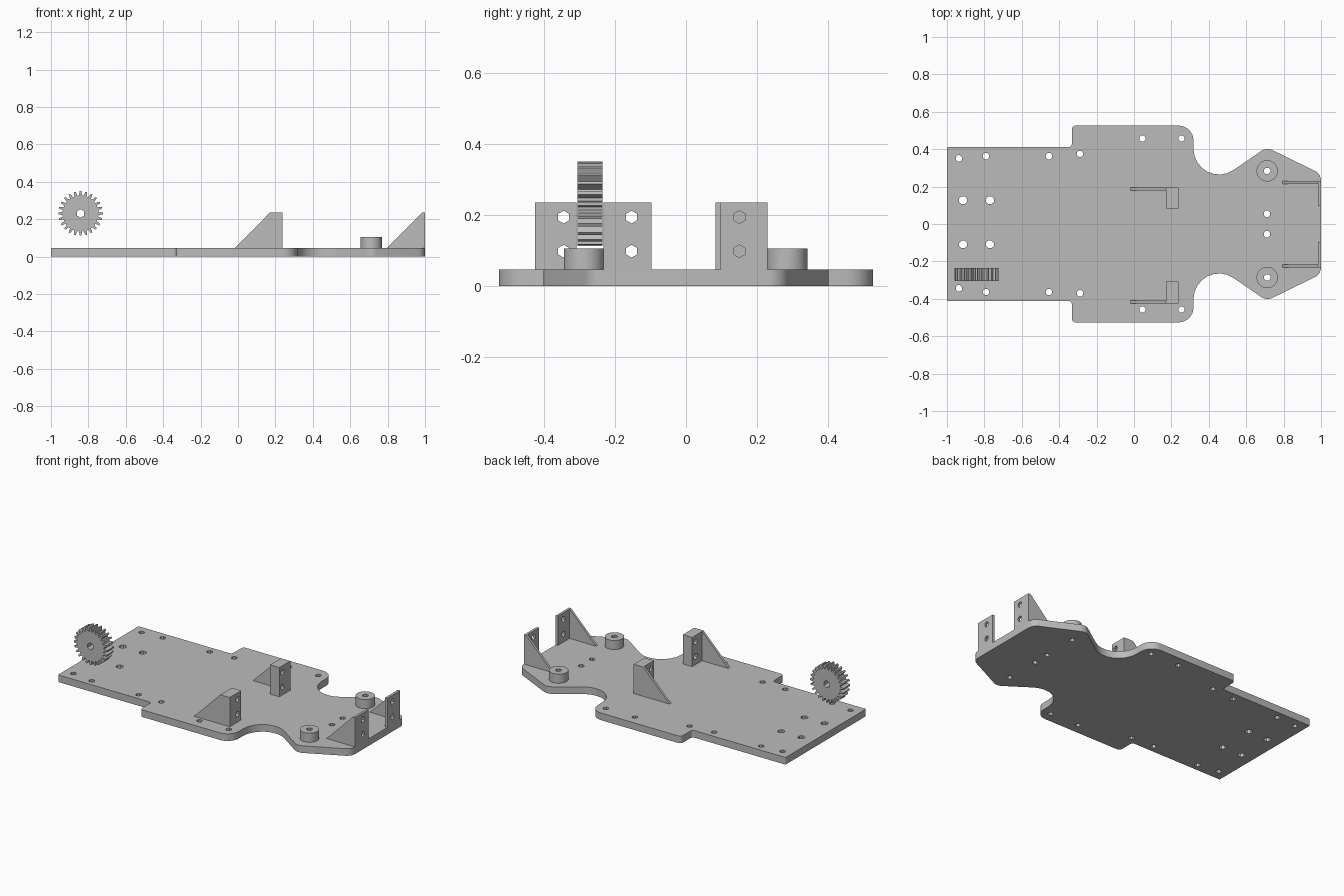
import bpy, bmesh
from math import pi, cos, sin, tan, radians
from mathutils import Vector, Matrix

cube = bpy.data.objects.get("Cube")
if cube:
    bpy.data.objects.remove(cube, do_unlink=True)

grey = bpy.data.materials.new("plain grey")
grey.use_nodes = True
colour = (0.5, 0.5, 0.5, 1)
grey.diffuse_color = colour
grey.node_tree.nodes["Principled BSDF"].inputs["Base Color"].default_value = colour

# Columns are the world directions of profile u, profile v and the extrusion
FRAMES = {
    "x": Matrix(((0, 0, 1), (1, 0, 0), (0, 1, 0))),
    "y": Matrix(((1, 0, 0), (0, 0, -1), (0, 1, 0))),
    "z": Matrix.Identity(3),
}


def circle(u, v, r, n=8):
    return [(u + r * cos(2 * pi * (i + .5) / n), v + r * sin(2 * pi * (i + .5) / n))
            for i in range(n)]


def rectangle(u0, v0, u1, v1):
    return [(u0, v0), (u1, v0), (u1, v1), (u0, v1)]


def fillet(prev, corner, nxt, r, n=8):
    """Round a corner with an arc tangent to both of its edges."""
    p = Vector(corner)
    a = (Vector(prev) - p).normalized()
    b = (Vector(nxt) - p).normalized()
    half = a.angle(b) / 2
    centre = p + (a + b).normalized() * r / sin(half)
    start = p + a * r / tan(half) - centre
    end = p + b * r / tan(half) - centre
    sweep = -start.angle_signed(end)
    return [centre + Matrix.Rotation(sweep * i / n, 2) @ start for i in range(n + 1)]


def extrude(name, axis, low, high, outline, holes=()):
    """Extrude a flat profile with holes along an axis, from low to high."""
    curve = bpy.data.curves.new(name, "CURVE")
    curve.dimensions = "2D"
    curve.fill_mode = "BOTH"
    curve.extrude = (high - low) / 2
    for loop in (outline, *holes):
        spline = curve.splines.new("POLY")
        spline.points.add(len(loop) - 1)
        for point, (u, v) in zip(spline.points, loop):
            point.co = (u, v, 0, 1)
        spline.use_cyclic_u = True
    temp = bpy.data.objects.new(name + " profile", curve)
    bpy.context.collection.objects.link(temp)
    depsgraph = bpy.context.evaluated_depsgraph_get()
    mesh = bpy.data.meshes.new_from_object(temp.evaluated_get(depsgraph))
    bpy.data.objects.remove(temp, do_unlink=True)

    bm = bmesh.new()
    bm.from_mesh(mesh)
    bmesh.ops.remove_doubles(bm, verts=bm.verts, dist=1e-5)
    frame = FRAMES[axis]
    for vert in bm.verts:
        vert.co = frame @ vert.co
    shift = (low + high) / 2
    bmesh.ops.translate(bm, verts=bm.verts,
                        vec=[shift if a == axis else 0 for a in "xyz"])
    bmesh.ops.recalc_face_normals(bm, faces=bm.faces)
    bm.to_mesh(mesh)
    bm.free()
    mesh.materials.clear()
    mesh.materials.append(grey)
    mesh.shade_smooth()
    mesh.set_sharp_from_angle(angle=radians(28))
    obj = bpy.data.objects.new(name, mesh)
    bpy.context.collection.objects.link(obj)
    return obj


# Base plate: half outline with a rounding radius at each corner, then mirrored
BASE_TOP = 0.046
corners = [(-1, .411, .006), (-.332, .411, .02), (-.332, .526, .02), (.318, .526, .08),
           (.318, .141, .137), (.709, .41, .06), (1, .268, .06)]
full = corners + [(x, -y, r) for x, y, r in reversed(corners)]
outline = []
for i, (x, y, r) in enumerate(full):
    outline += fillet(full[i - 1][:2], (x, y), full[(i + 1) % len(full)][:2], r)

# Screw holes, with x, y on the left side and y on the right side
hole_rows = [(-.936, .351, -.344), (-.791, .362, -.364), (-.455, .362, -.364),
             (-.289, .375, -.37), (.045, .457, -.457), (.254, .457, -.457),
             (-.914, .127, -.109), (-.77, .127, -.109), (.711, .055, -.055),
             (.712, .284, -.286)]
holes = [circle(x, y, .022 if abs(y) == .127 or y == -.109 else .018)
         for x, left, right in hole_rows for y in (left, right)]
extrude("base_plate", "z", 0, BASE_TOP, outline, holes)

# Round posts for the steering pivots
for side, y in (("left", .284), ("right", -.286)):
    extrude(f"{side}_post", "z", BASE_TOP, .105, circle(.712, y, .057, 32),
            [circle(.712, y, .018)])


def bracket(name, x0, x1, outer, inner, hole_y, fin_start):
    """Upright with two screw holes and a triangular fin on its outer edge."""
    top, foot = .235, BASE_TOP - .002
    y0, y1 = sorted((outer, inner))
    extrude(name + "_upright", "x", x0, x1, rectangle(y0, foot, y1, top),
            [circle(hole_y, z, .018, 6) for z in (.098, .194)])
    thick = .016 if inner > outer else -.016
    f0, f1 = sorted((outer, outer + thick))
    extrude(name + "_fin", "y", -f1, -f0, [(fin_start, foot), (x0, foot), (x0, top),
                                          (min(x0, fin_start + .19), top)]) \
        .data.transform(Matrix.Translation((0, f0 + f1, 0)))


bracket("left_end_bracket", .984, 1, .229, .097, .15, .793)
bracket("right_end_bracket", .984, 1, -.232, -.097, -.153, .793)
bracket("left_middle_bracket", .171, .238, .194, .083, .114, -.02)
bracket("right_middle_bracket", .171, .238, -.424, -.307, -.344, -.02)

# Spur gear floating above the plate
gear_x, gear_z, teeth = -.842, .231, 24
profile = []
for i in range(teeth):
    for step, r in ((-.33, .096), (-.15, .119), (.15, .119), (.33, .096)):
        a = 2 * pi * (i + step) / teeth
        profile.append((gear_x + r * cos(a), gear_z + r * sin(a)))
extrude("drive_gear", "y", -.305, -.235, profile, [circle(gear_x, gear_z, .023, 6)])
